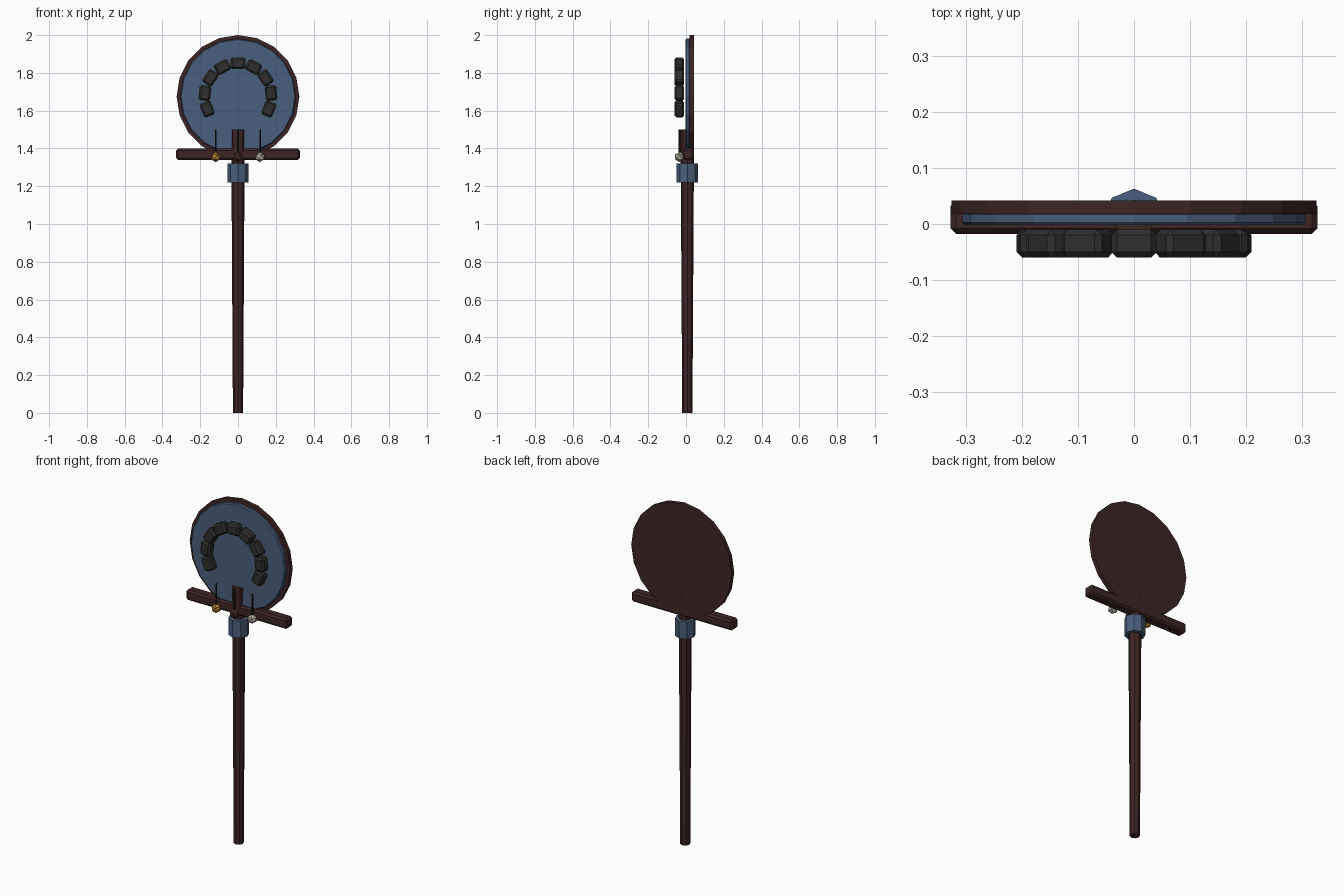
import bpy, math
from mathutils import Matrix, Vector

if "Cube" in bpy.data.objects:
    bpy.data.objects.remove(bpy.data.objects["Cube"])


def mat(name, r, g, b):
    m = bpy.data.materials.new(name)
    lin = [((c / 255 + 0.055) / 1.055) ** 2.4 for c in (r, g, b)]
    m.diffuse_color = (*lin, 1)
    m.use_nodes = True
    m.node_tree.nodes["Principled BSDF"].inputs["Base Color"].default_value = m.diffuse_color
    return m


WOOD = mat("dark_wood", 62, 37, 37)
BLUE = mat("slate_blue", 74, 96, 124)
STONE = mat("charcoal", 47, 47, 46)
CORD = mat("black_cord", 32, 30, 30)
GOLD = mat("gold", 176, 128, 48)
PALE = mat("pale_bone", 178, 172, 156)
RUST = mat("dark_bronze", 74, 44, 34)


def finish(name, material, bevel=0):
    o = bpy.context.object
    o.name = name
    o.data.materials.append(material)
    if bevel:
        m = o.modifiers.new("bevel", 'BEVEL')
        m.width, m.segments, m.limit_method = bevel, 1, 'ANGLE'
        m.angle_limit = math.radians(50)
    return o


def column(name, material, sides, r0, r1, z0, z1, x=0, y=0.007):
    bpy.ops.mesh.primitive_cone_add(vertices=sides, radius1=r0, radius2=r1, depth=z1 - z0,
                                    location=(x, y, (z0 + z1) / 2))
    return finish(name, material)


def disc(name, material, r, y0, y1, z, bevel=0):
    bpy.ops.mesh.primitive_cylinder_add(vertices=20, radius=r, depth=y1 - y0,
                                        location=(0, (y0 + y1) / 2, z),
                                        rotation=(math.pi / 2, 0, 0))
    o = finish(name, material, bevel)
    if bevel:
        o.modifiers["bevel"].angle_limit = math.radians(60)
    return o


def box(name, material, size, loc, bevel, turn=0):
    bpy.ops.mesh.primitive_cube_add(size=1, location=loc, rotation=(0, turn, 0))
    o = bpy.context.object
    o.data.transform(Matrix.Diagonal(Vector((*size, 1))))
    return finish(name, material, bevel)


# Staff and collar
column("staff_pole", WOOD, 8, 0.027, 0.036, 0, 1.5)
column("staff_collar", BLUE, 8, 0.056, 0.056, 1.22, 1.32)

# Crossbar
box("crossbar", WOOD, (0.654, 0.06, 0.06), (0, 0.012, 1.37), 0.01)

# Round head: wooden backing and blue face
CZ = 1.675
disc("head_backing", WOOD, 0.325, 0.018, 0.042, CZ)
disc("head_face", BLUE, 0.306, -0.002, 0.022, CZ, 0.005)

# Horseshoe of nine blocks
for i in range(-4, 5):
    a = math.radians(28 * i)
    box(f"arc_block_{i + 5}", STONE, (0.08, 0.05, 0.062),
        (0.176 * math.sin(a), -0.035, CZ + 0.176 * math.cos(a)), 0.01, a)

# Hanging cords with beads
for name, x, m in (("left", -0.117, GOLD), ("middle", 0, RUST), ("right", 0.117, PALE)):
    column(name + "_cord", CORD, 6, 0.005, 0.005, 1.36, 1.5, x, -0.034)
    bpy.ops.mesh.primitive_ico_sphere_add(subdivisions=1, radius=0.028,
                                          location=(x, -0.034, 1.355))
    finish(name + "_bead", m)
